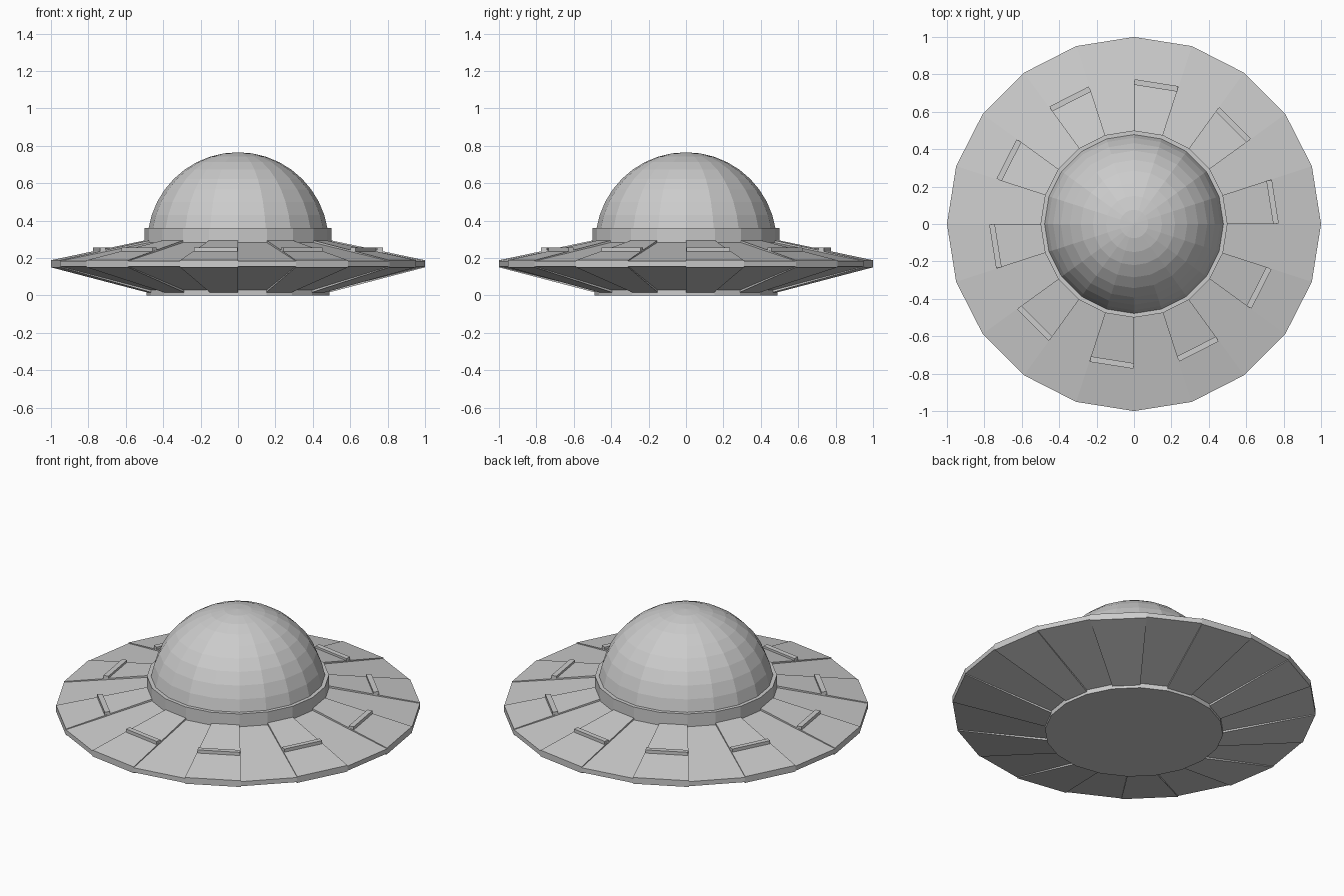
import bpy, bmesh, math
from mathutils import Matrix

if "Cube" in bpy.data.objects:
    bpy.data.objects.remove(bpy.data.objects["Cube"])

N = 20
STEP = 2 * math.pi / N


def finish(bm, name):
    bmesh.ops.recalc_face_normals(bm, faces=bm.faces)
    mesh = bpy.data.meshes.new(name)
    bm.to_mesh(mesh)
    bm.free()
    ob = bpy.data.objects.new(name, mesh)
    bpy.context.collection.objects.link(ob)
    return ob


def lathe(name, profile):
    """Revolve an (r, z) profile into a flat-faced N-sided solid."""
    bm = bmesh.new()
    rings = []
    for r, z in profile:
        if r < 1e-5:
            rings.append([bm.verts.new((0, 0, z))] * N)
        else:
            rings.append([bm.verts.new((r * math.cos(i * STEP), r * math.sin(i * STEP), z))
                          for i in range(N)])
    for a, b in zip(rings, rings[1:]):
        for i in range(N):
            j = (i + 1) % N
            quad = list(dict.fromkeys((a[i], a[j], b[j], b[i])))
            bm.faces.new(quad)
    for ring in (rings[0], rings[-1]):
        if ring[0] is not ring[1]:
            bm.faces.new(ring)
    return finish(bm, name)


def wedges(name, first, profile):
    """Every second wedge of the disc, each a closed solid."""
    bm = bmesh.new()
    for i in range(first, N, 2):
        sides = []
        for k in (i, i + 1):
            c, s = math.cos(k * STEP), math.sin(k * STEP)
            sides.append([bm.verts.new((r * c, r * s, z)) for r, z in profile])
        a, b = sides
        n = len(profile)
        bm.faces.new(a)
        bm.faces.new(b[::-1])
        for k in range(n):
            m = (k + 1) % n
            bm.faces.new((a[k], b[k], b[m], a[m]))
    return finish(bm, name)


# Saucer hull: alternating proud and recessed panels
wedges("raised_hull_panels", 0, [(0.45, 0.006), (1.0, 0.150), (1.0, 0.188), (0.45, 0.304)])
wedges("recessed_hull_panels", 1, [(0.45, 0.018), (1.0, 0.155), (1.0, 0.183), (0.45, 0.292)])

# Flat base plate
lathe("base_plate", [(0.49, 0.0), (0.49, 0.03)])

# Collar and dome
lathe("dome_collar", [(0.5, 0.25), (0.5, 0.36)])
R, ZC, RINGS = 0.485, 0.28, 10
lathe("dome", [(R * math.cos(k * math.pi / 2 / RINGS) if k < RINGS else 0,
                ZC + R * math.sin(k * math.pi / 2 / RINGS)) for k in range(RINGS + 1)])

# Bars lying on the raised panels
bm = bmesh.new()
for i in range(0, N, 2):
    mat = (Matrix.Rotation((i + 0.5) * STEP, 4, 'Z')
           @ Matrix.Translation((0.75, 0, 0.242))
           @ Matrix.Diagonal((0.03, 0.235, 0.026, 1)))
    bmesh.ops.create_cube(bm, size=1, matrix=mat)
finish(bm, "hull_bars")
